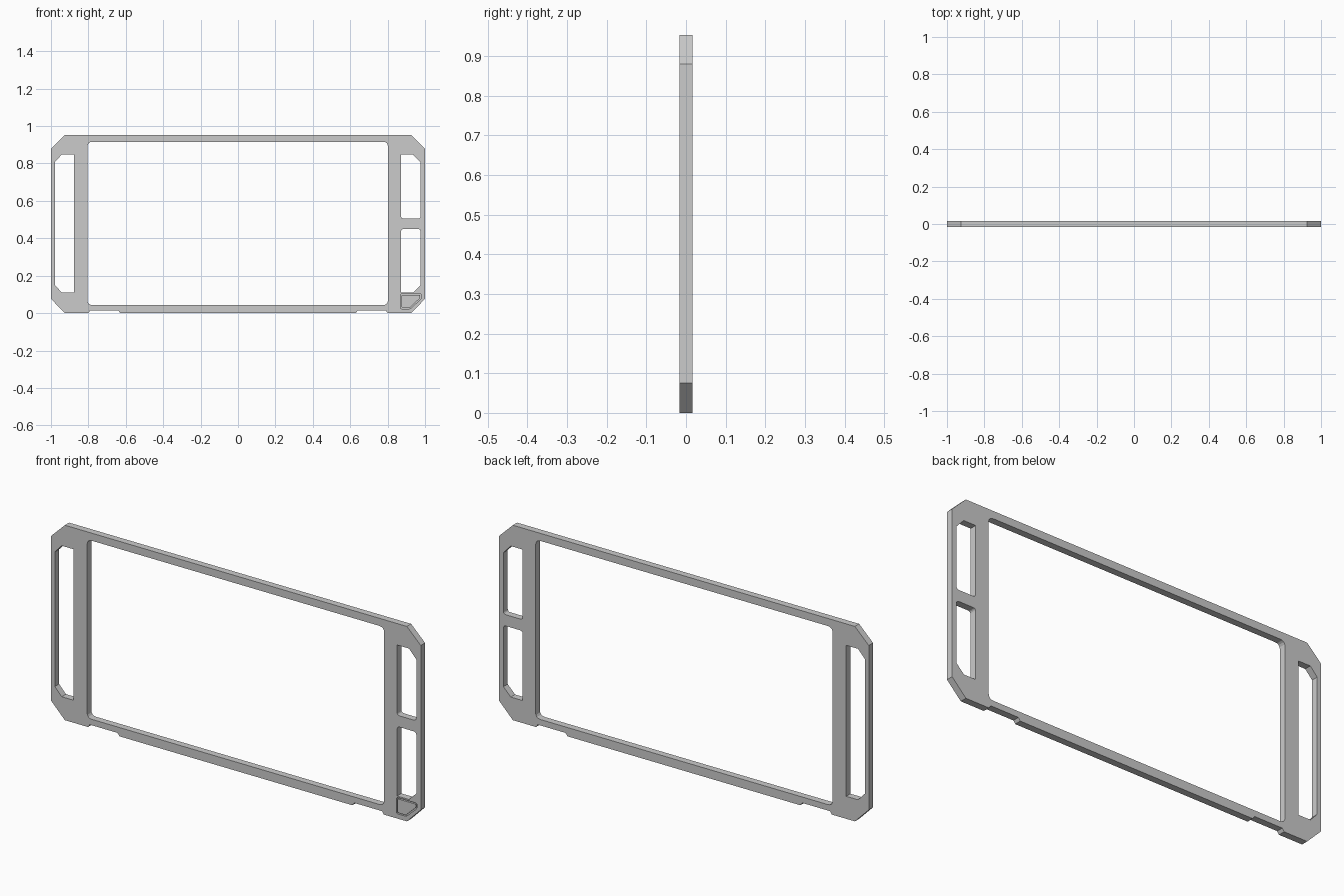
import bpy
import math

if "Cube" in bpy.data.objects:
    bpy.data.objects.remove(bpy.data.objects["Cube"])

HALF = 0.0165  # half thickness of the plate


def rounded(corners, steps=4):
    """Polygon from (x, z, radius) corners, radius 0 = sharp."""
    out = []
    n = len(corners)
    for i, (x, z, r) in enumerate(corners):
        if r == 0:
            out.append((x, z))
            continue
        px, pz, _ = corners[i - 1]
        nx, nz, _ = corners[(i + 1) % n]
        la, lb = math.hypot(px - x, pz - z), math.hypot(nx - x, nz - z)
        a = (x + (px - x) / la * r, z + (pz - z) / la * r)
        b = (x + (nx - x) / lb * r, z + (nz - z) / lb * r)
        for k in range(steps + 1):
            t = k / steps
            out.append(tuple((1 - t) ** 2 * p + 2 * t * (1 - t) * c + t * t * q
                             for p, c, q in zip(a, (x, z), b)))
    return out


def plate(name, loops, half, y=0.0):
    """Extruded flat plate: first loop is the outline, others are holes."""
    cu = bpy.data.curves.new(name + "_profile", 'CURVE')
    cu.dimensions = '2D'
    cu.fill_mode = 'BOTH'
    cu.extrude = half
    for pts in loops:
        sp = cu.splines.new('POLY')
        sp.points.add(len(pts) - 1)
        for p, (x, z) in zip(sp.points, pts):
            p.co = (x, z, 0, 1)
        sp.use_cyclic_u = True
    tmp = bpy.data.objects.new(name + "_profile", cu)
    bpy.context.collection.objects.link(tmp)
    dg = bpy.context.evaluated_depsgraph_get()
    me = bpy.data.meshes.new_from_object(tmp.evaluated_get(dg))
    bpy.data.objects.remove(tmp)
    me.name = name
    ob = bpy.data.objects.new(name, me)
    bpy.context.collection.objects.link(ob)
    ob.rotation_euler = (math.pi / 2, 0, 0)
    ob.location.y = y
    # weld caps to the side walls
    import bmesh
    bm = bmesh.new()
    bm.from_mesh(me)
    bmesh.ops.remove_doubles(bm, verts=bm.verts, dist=1e-5)
    bmesh.ops.recalc_face_normals(bm, faces=bm.faces)
    bm.to_mesh(me)
    bm.free()
    for f in me.polygons:
        f.use_smooth = False
    return ob


# outer outline with clipped corners and two shallow notches underneath
bottom = [(0.63, 0), (0.64, 0.014), (0.79, 0.014), (0.80, 0), (0.925, 0)]
right = bottom + [(1, 0.076), (1, 0.88), (0.925, 0.953)]
outline = right + [(-x, z) for x, z in reversed(right)]

# screen opening
screen = rounded([(-0.805, 0.043, .028), (0.802, 0.043, .028),
                  (0.802, 0.916, .028), (-0.805, 0.916, .028)])

# long slot on the left, two short ones on the right
left_slot = [(-0.878, 0.11), (-0.878, 0.848), (-0.942, 0.848),
             (-0.979, 0.808), (-0.979, 0.15), (-0.942, 0.11)]
upper_slot = rounded([(0.872, 0.505, .015), (0.976, 0.505, .015),
                      (0.976, 0.805, 0), (0.936, 0.848, 0), (0.872, 0.848, 0)])
lower_slot = rounded([(0.872, 0.11, 0), (0.936, 0.11, 0), (0.976, 0.15, 0),
                      (0.976, 0.45, .015), (0.872, 0.45, .015)])
frame = plate("frame", [outline, screen, left_slot, upper_slot, lower_slot], HALF)

# groove around the corner button on the front
button_outer = rounded([(0.869, 0.023, .006), (0.921, 0.023, .006), (0.979, 0.077, .006),
                        (0.979, 0.103, .006), (0.869, 0.103, .006)], 2)
button_inner = rounded([(0.875, 0.029, .004), (0.919, 0.029, .004), (0.973, 0.080, .004),
                        (0.973, 0.097, .004), (0.875, 0.097, .004)], 2)
cutter = plate("groove_cutter", [button_outer, button_inner], 0.01, -HALF)
cutter.hide_render = True
cutter.hide_set(True)
mod = frame.modifiers.new("button_groove", 'BOOLEAN')
mod.operation = 'DIFFERENCE'
mod.solver = 'EXACT'
mod.object = cutter
